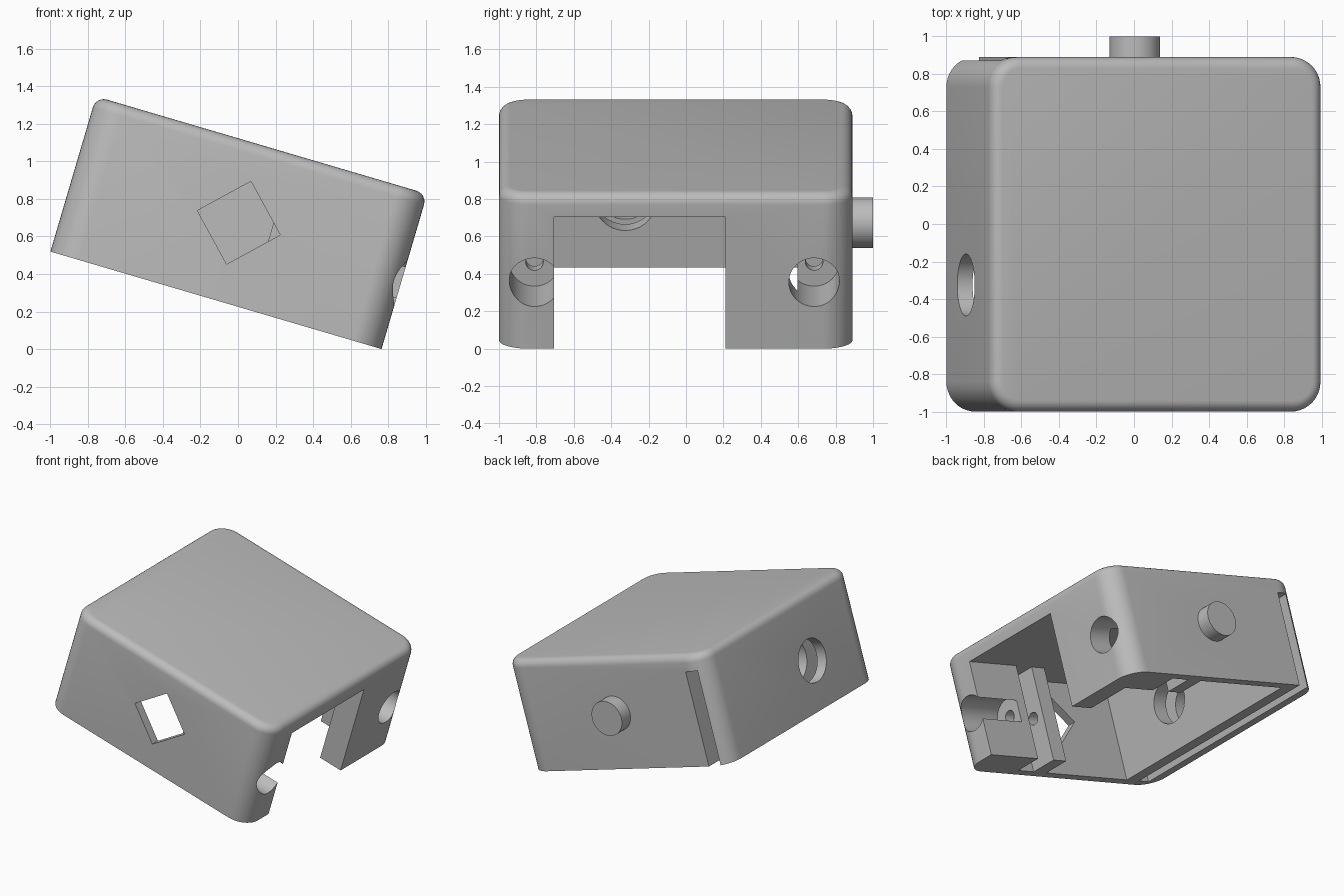
import bpy, bmesh, math
from mathutils import Matrix, Vector

if "Cube" in bpy.data.objects:
    bpy.data.objects.remove(bpy.data.objects["Cube"], do_unlink=True)

TILT = math.radians(16.4)
# Case limits before tilting
X0, X1 = -1.106, 0.734
Y0, Y1 = -1.0, 0.89
Z0, Z1 = 0.216, 1.078
CEIL = 0.951
MID_X, MID_Z = (X0 + X1) / 2, (Z0 + Z1) / 2
BORE_Z = 0.586

grey = bpy.data.materials.new("plain grey")
grey.use_nodes = True
colour = (0.5, 0.5, 0.5, 1)
grey.diffuse_color = colour
grey.node_tree.nodes["Principled BSDF"].inputs["Base Color"].default_value = colour


def add_object(name, bm):
    bmesh.ops.recalc_face_normals(bm, faces=bm.faces)
    mesh = bpy.data.meshes.new(name)
    bm.to_mesh(mesh)
    bm.free()
    mesh.materials.append(grey)
    obj = bpy.data.objects.new(name, mesh)
    bpy.context.collection.objects.link(obj)
    return obj


def block_mesh(x, y, z):
    bm = bmesh.new()
    bmesh.ops.create_cube(bm, size=1)
    for v in bm.verts:
        v.co = Vector([sum(r) / 2 + c * (r[1] - r[0]) for r, c in zip((x, y, z), v.co)])
    return bm


def block(name, x, y, z):
    return add_object(name, block_mesh(x, y, z))


def rod(name, start, end, radius, sides=48):
    a, b = Vector(start), Vector(end)
    bm = bmesh.new()
    turn = (b - a).to_track_quat('Z', 'Y').to_matrix().to_4x4()
    bmesh.ops.create_cone(bm, cap_ends=True, segments=sides, radius1=radius, radius2=radius,
                          depth=(b - a).length, matrix=Matrix.Translation((a + b) / 2) @ turn)
    return add_object(name, bm)


def combine(target, tool, operation):
    tool.hide_render = True
    mod = target.modifiers.new(tool.name, 'BOOLEAN')
    mod.operation = operation
    mod.solver = 'EXACT'
    mod.object = tool
    bpy.context.view_layer.objects.active = target
    bpy.ops.object.modifier_apply(modifier=mod.name)
    bpy.data.objects.remove(tool, do_unlink=True)


def cut(tool):
    combine(case, tool, 'DIFFERENCE')


def join(tool):
    combine(case, tool, 'UNION')


# Outer body: rounded upright corners, then a softened top rim
bm = block_mesh((X0, X1), (Y0, Y1), (Z0, Z1))
upright = [e for e in bm.edges if abs(e.verts[0].co.z - e.verts[1].co.z) > 0.1]
bmesh.ops.bevel(bm, geom=upright, offset=0.16, segments=10, profile=0.5, affect='EDGES')
rim = [e for e in bm.edges if all(v.co.z > Z1 - 0.001 for v in e.verts)]
bmesh.ops.bevel(bm, geom=rim, offset=0.06, segments=6, profile=0.5, affect='EDGES')
case = add_object("tilted_case", bm)

# Open-bottomed cavity
cut(block("cavity", (-0.806, 0.544), (Y0 + 0.07, Y1 - 0.07), (0, CEIL)))

# Screw bosses and inner support plates beside both side walls
for label, y in (("front", (Y0 + 0.04, -0.705)), ("back", (0.595, Y1 - 0.04))):
    join(block(label + "_boss", (0.27, 0.6), y, (Z0, CEIL + 0.03)))
    join(block(label + "_plate", (-0.008, 0.117), y, (Z0, CEIL + 0.03)))

# Wide notch in the end wall
cut(block("end_notch", (0.5, 0.9), (-0.705, 0.21), (0, CEIL)))

# Counterbored screw holes
for y in (-0.81, 0.685):
    cut(rod("bore", (0.9, y, BORE_Z), (0.349, y, BORE_Z), 0.135))
    cut(rod("screw_hole", (0.4, y, BORE_Z), (-0.1, y, BORE_Z), 0.047, 32))

# Panel groove, open at the back, and the round hole through the thick end wall
cut(block("panel_groove", (X0 + 0.085, X0 + 0.18), (Y0 + 0.07, Y1 + 0.1), (0, CEIL)))
cut(rod("round_hole", (X0 - 0.1, -0.325, BORE_Z), (-0.7, -0.325, BORE_Z), 0.165))

# Diamond socket through the front and matching round peg on the back
cut(rod("diamond_hole", (MID_X, Y0 - 0.1, MID_Z), (MID_X, Y0 + 0.071, MID_Z), 0.23, 4))
join(rod("peg", (MID_X, Y1 - 0.03, MID_Z), (MID_X, 1.0, MID_Z), 0.135))

# Tilt the finished case
case.data.transform(Matrix.Rotation(TILT, 4, 'Y'))
for o in bpy.context.selected_objects:
    o.select_set(False)
case.select_set(True)
bpy.context.view_layer.objects.active = case
bpy.ops.object.shade_smooth_by_angle(angle=math.radians(30))
